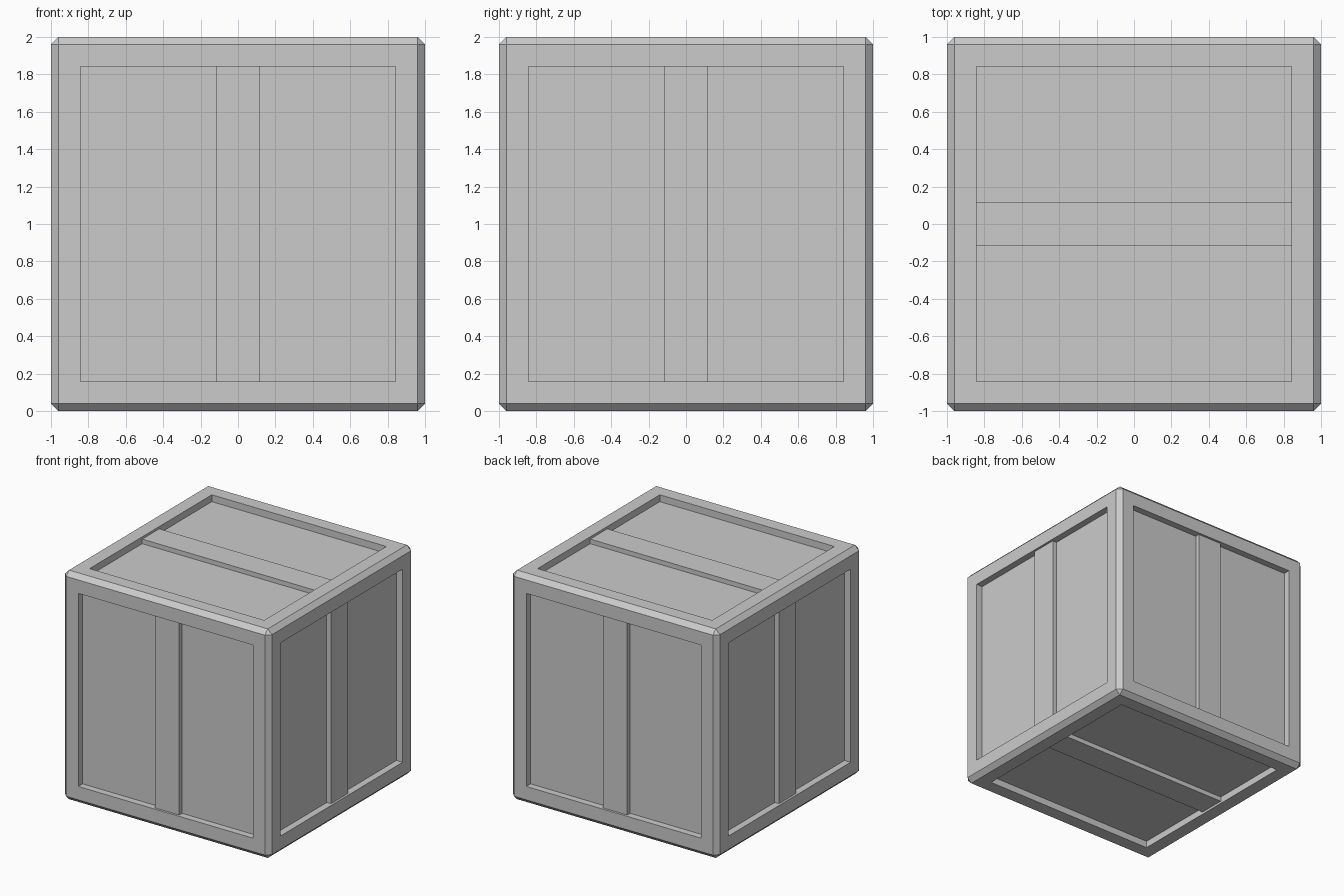
import bpy, bmesh
from math import pi
from mathutils import Matrix, Vector

if "Cube" in bpy.data.objects:
    bpy.data.objects.remove(bpy.data.objects["Cube"])

EDGE, PANEL, DEPTH = 0.04, 0.843, 0.06    # chamfer, panel half size, recess depth
SLAT_HALF, SLAT_RISE = 0.118, 0.04        # slat half width, height above panel
CENTRE = Matrix.Translation((0, 0, 1))


def add_object(name, bm):
    bmesh.ops.recalc_face_normals(bm, faces=bm.faces[:])
    mesh = bpy.data.meshes.new(name)
    bm.to_mesh(mesh)
    bm.free()
    obj = bpy.data.objects.new(name, mesh)
    bpy.context.collection.objects.link(obj)
    return obj


# Crate body: chamfered cube with a recessed panel in each side
bm = bmesh.new()
bmesh.ops.create_cube(bm, size=2, matrix=CENTRE)
bmesh.ops.bevel(bm, geom=bm.edges[:], offset=EDGE, offset_type='OFFSET',
                segments=1, profile=0.5, affect='EDGES')
sides = [f for f in bm.faces if f.calc_area() > 1]
bmesh.ops.inset_individual(bm, faces=sides, thickness=1 - EDGE - PANEL,
                           use_even_offset=True)
moves = [(f, f.normal.copy()) for f in sides]
for face, normal in moves:
    new = bmesh.ops.extrude_face_region(bm, geom=[face])
    verts = [g for g in new["geom"] if isinstance(g, bmesh.types.BMVert)]
    bmesh.ops.translate(bm, verts=verts, vec=-normal * DEPTH)
    if face.is_valid:
        bmesh.ops.delete(bm, geom=[face], context='FACES_ONLY')
add_object("crate_body", bm)


# Slats: one plank across the middle of each panel
def add_slat(name, rotation):
    bm = bmesh.new()
    bottom = 1 - DEPTH - 0.005
    top = 1 - DEPTH + SLAT_RISE
    box = (Matrix.Translation((0, 0, (top + bottom) / 2))
           @ Matrix.Diagonal((2 * PANEL, 2 * SLAT_HALF, top - bottom, 1)))
    bmesh.ops.create_cube(bm, size=1, matrix=CENTRE @ rotation @ box)
    add_object(name, bm)


# Top and bottom slats run along x
add_slat("top_slat", Matrix.Identity(4))
add_slat("bottom_slat", Matrix.Rotation(pi, 4, 'X'))

# Side slats run vertically
for i, name in enumerate(("right_slat", "back_slat", "left_slat", "front_slat")):
    add_slat(name, Matrix.Rotation(i * pi / 2, 4, 'Z') @ Matrix.Rotation(pi / 2, 4, 'Y'))
